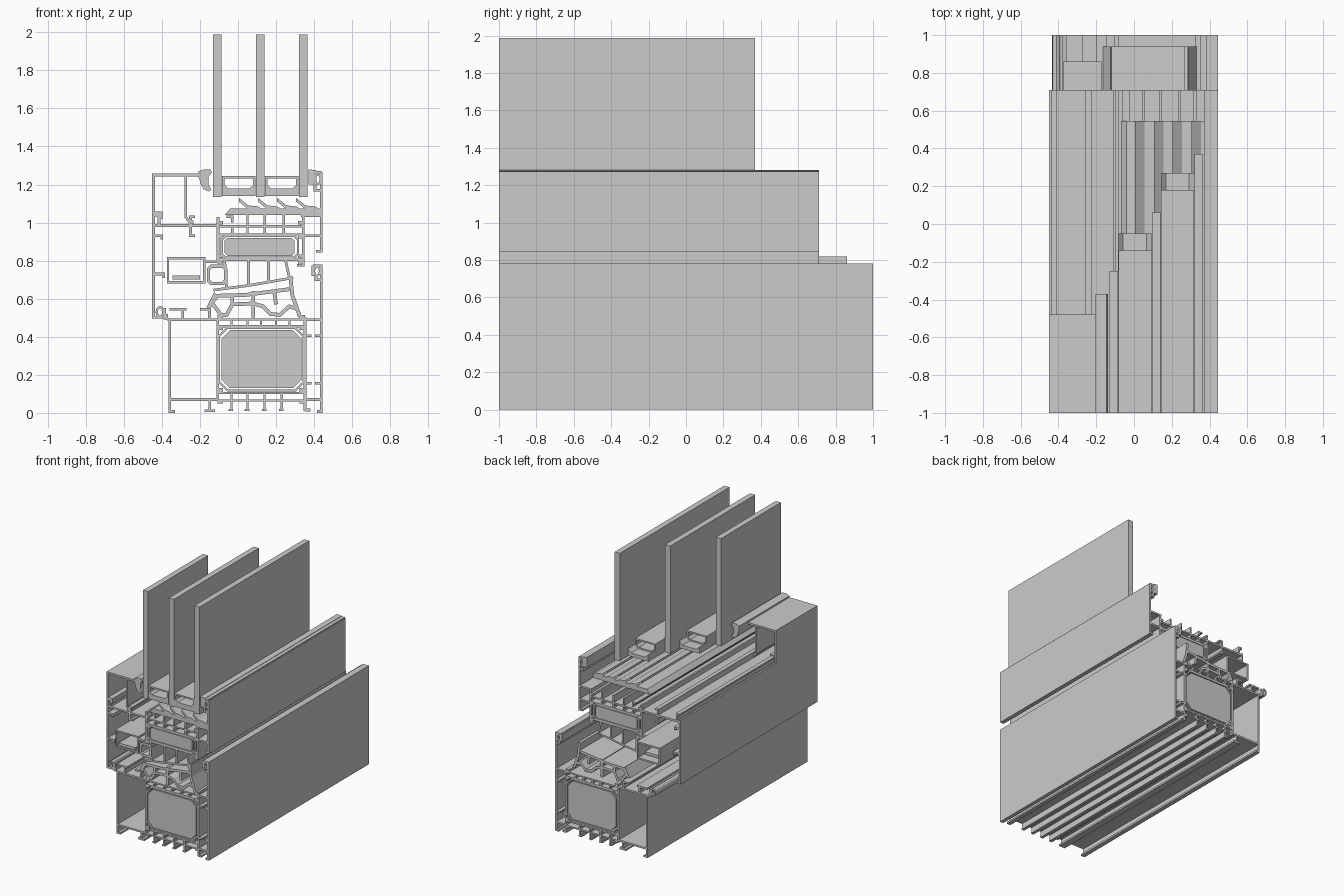
import bpy, bmesh
from math import cos, sin, pi
from mathutils import Vector

FRONT = -1.0


def prism(bm, pts, y1):
    """Solid extrusion of a closed x-z outline."""
    f = [bm.verts.new((x, FRONT, z)) for x, z in pts]
    b = [bm.verts.new((x, y1, z)) for x, z in pts]
    bm.faces.new(f)
    bm.faces.new(b[::-1])
    for i in range(len(f)):
        j = (i + 1) % len(f)
        bm.faces.new((f[i], b[i], b[j], f[j]))


def strip(bm, pts, t, y1, closed=False):
    """Extruded wall of thickness t along an x-z centre line, with mitred corners."""
    p = [Vector(q) for q in pts]
    n = len(p)
    rings = []
    for i in range(n):
        a = p[i] - p[i - 1] if (i or closed) else p[1] - p[0]
        c = p[(i + 1) % n] - p[i] if (i < n - 1 or closed) else a
        na = Vector((-a.y, a.x)).normalized()
        nc = Vector((-c.y, c.x)).normalized()
        m = (na + nc) * (t / 2 / max(0.35, 1 + na.dot(nc)))
        l, r = p[i] + m, p[i] - m
        rings.append([bm.verts.new(v) for v in ((l.x, FRONT, l.y), (r.x, FRONT, r.y),
                                                (r.x, y1, r.y), (l.x, y1, l.y))])
    for i in range(n if closed else n - 1):
        A, B = rings[i], rings[(i + 1) % n]
        for k in range(4):
            bm.faces.new((A[k], A[(k + 1) % 4], B[(k + 1) % 4], B[k]))
    if not closed:
        bm.faces.new(rings[0])
        bm.faces.new(rings[-1][::-1])


def part(name, y1, solids=(), walls=(), loops=(), t=0.014):
    bm = bmesh.new()
    for s in solids:
        prism(bm, s, y1)
    for w in walls:
        strip(bm, w, t, y1)
    for w in loops:
        strip(bm, w, t, y1, True)
    bmesh.ops.recalc_face_normals(bm, faces=bm.faces)
    me = bpy.data.meshes.new(name)
    bm.to_mesh(me)
    bm.free()
    ob = bpy.data.objects.new(name, me)
    bpy.context.collection.objects.link(ob)
    return ob


def rect(x0, x1, z0, z1):
    return [(x0, z0), (x1, z0), (x1, z1), (x0, z1)]


def octagon(x0, x1, z0, z1, c):
    return [(x0 + c, z0), (x1 - c, z0), (x1, z0 + c), (x1, z1 - c),
            (x1 - c, z1), (x0 + c, z1), (x0, z1 - c), (x0, z0 + c)]


def oval(x, z, rx, rz, n=12):
    return [(x + rx * cos(2 * pi * i / n), z + rz * sin(2 * pi * i / n)) for i in range(n)]


def h(x0, x1, z):
    return [(x0, z), (x1, z)]


def v(x, z0, z1):
    return [(x, z0), (x, z1)]


# ---- Outer frame, full length ----
F = 1.0
part("frame_inner_profile", F,
     loops=[rect(-0.358, -0.107, 0.07, 0.49)],
     walls=[[(-0.358, 0.07), (-0.358, 0.007), (-0.33, 0.007)],
            [(-0.148, 0.07), (-0.148, 0.012), (-0.175, 0.012)], h(-0.148, -0.12, 0.012),
            [(-0.29, 0.49), (-0.29, 0.545), (-0.36, 0.545)], h(-0.29, -0.27, 0.545),
            [(-0.15, 0.49), (-0.15, 0.545), (-0.2, 0.545)],
            [(-0.358, 0.49), (-0.385, 0.497), (-0.385, 0.55)]])
part("frame_thermal_break", F, t=0.011,
     walls=[h(-0.107, 0.35, z) for z in (0.065, 0.105, 0.455, 0.49)]
     + [v(x, 0.015, 0.105) for x in (-0.035, 0.05, 0.14, 0.23)]
     + [v(x, 0.455, 0.49) for x in (-0.035, 0.05, 0.12, 0.2, 0.27)]
     + [h(x - 0.015, x + 0.01, 0.015) for x in (-0.035, 0.05, 0.14, 0.23)],
     loops=[octagon(-0.1, 0.345, 0.118, 0.447, 0.045)])
part("frame_foam_core", F, [octagon(-0.087, 0.334, 0.13, 0.435, 0.045)])
part("frame_outer_profile", F,
     walls=[v(0.438, 0.0, 0.78), v(0.352, 0.01, 0.5), h(0.35, 0.438, 0.07), h(0.35, 0.438, 0.49),
            h(0.352, 0.385, 0.405), h(0.405, 0.438, 0.405), h(0.352, 0.385, 0.155),
            h(0.405, 0.438, 0.155), h(0.352, 0.38, 0.015), h(0.415, 0.438, 0.007),
            h(0.395, 0.438, 0.773), [(0.438, 0.7), (0.41, 0.7), (0.41, 0.72)]])
# Grips that clamp the thermal bars
part("frame_bar_grips", F,
     [rect(x, x + 0.028, z, z + 0.02) for x in (-0.107, 0.324) for z in (0.05, 0.11, 0.435, 0.495)])
part("frame_inner_seal", F, loops=[oval(-0.41, 0.53, 0.017, 0.025)], t=0.012)
part("frame_outer_seal", F, [rect(0.385, 0.405, 0.72, 0.775)],
     loops=[oval(0.415, 0.745, 0.015, 0.024)], t=0.01)

# ---- Centre seal on the frame ----
part("centre_seal", 0.94, t=0.02,
     solids=[[(-0.165, 0.555), (-0.14, 0.555), (-0.105, 0.605), (-0.125, 0.635)]],
     walls=[[(-0.125, 0.615), (0.04, 0.62), (0.27, 0.65)],
            [(0.275, 0.72), (0.285, 0.62), (0.325, 0.505)],
            [(-0.13, 0.57), (-0.09, 0.515), (-0.06, 0.515), (-0.03, 0.57), (0.08, 0.575),
             (0.13, 0.56), (0.17, 0.52), (0.22, 0.515), (0.27, 0.56), (0.3, 0.55)],
            v(0.08, 0.5, 0.64), [(0.19, 0.64), (0.2, 0.57)], v(-0.03, 0.57, 0.615)])

# ---- Locking hardware rail ----
part("lock_rail", 0.86, t=0.012, loops=[rect(-0.368, -0.178, 0.687, 0.812)])
part("lock_rod", 0.80, [rect(-0.345, -0.2, 0.7, 0.722)])

# ---- Sash ----
S = 0.71
part("sash_inner_profile", S,
     walls=[v(-0.444, 0.495, 1.0), h(-0.444, -0.1, 0.985), v(-0.105, 0.79, 1.03),
            [(-0.444, 0.502), (-0.375, 0.502), (-0.375, 0.52)],
            [(-0.444, 0.73), (-0.39, 0.73), (-0.39, 0.71)], h(-0.18, -0.1, 0.795),
            [(-0.444, 0.93), (-0.4, 0.93), (-0.4, 0.91)],
            [(-0.25, 0.985), (-0.25, 0.93), (-0.225, 0.93)],
            [(-0.415, 0.985), (-0.415, 1.04), (-0.44, 1.04)],
            [(-0.25, 0.985), (-0.25, 1.03), (-0.225, 1.03)]])
part("sash_thermal_break", S, t=0.012,
     walls=[h(-0.105, 0.34, z) for z in (0.98, 0.937, 0.805)]
     + [v(x, 0.937, 1.04) for x in (0.05, 0.14, 0.24)] + [v(-0.03, 0.937, 0.98)]
     + [[(-0.03, 1.0), (-0.03, 1.03), (-0.06, 1.03)]],
     loops=[octagon(-0.085, 0.315, 0.815, 0.93, 0.02)])
part("sash_foam_core", S, [octagon(-0.07, 0.297, 0.825, 0.92, 0.015)])
part("sash_bar_grips", S,
     [rect(x, x + 0.03, z, z + 0.018) for x in (-0.11, 0.315) for z in (0.785, 0.815, 0.915, 0.99)])
part("sash_outer_profile", S,
     walls=[v(0.438, 0.842, 1.265), v(0.342, 0.77, 1.04), h(0.33, 0.438, 1.035),
            h(0.342, 0.438, 0.93), h(0.41, 0.438, 0.85), h(0.31, 0.342, 0.775),
            [(0.438, 1.17), (0.405, 1.17), (0.405, 1.2)], h(0.4, 0.438, 1.265)])
part("sash_glazing_seal", S, [[(0.37, 1.2), (0.41, 1.2), (0.41, 1.275), (0.37, 1.28)]],
     loops=[oval(0.42, 1.228, 0.014, 0.025)], t=0.01)
# Sealing apron and hollow bulb below the sash
part("sash_lower_seal", S, t=0.014,
     walls=[[(-0.13, 0.645), (0.06, 0.67), (0.29, 0.71)], [(-0.07, 0.8), (-0.06, 0.66)],
            v(0.055, 0.67, 0.805), v(0.16, 0.69, 0.805), [(0.25, 0.8), (0.27, 0.71)]])
part("sash_bulb_seal", S, t=0.018, loops=[octagon(-0.155, -0.065, 0.68, 0.77, 0.015)])

# ---- Glazing bridge with slanted fins ----
part("glazing_bridge", 0.545,
     [[(-0.07, 1.04), (0.43, 1.04), (0.435, 1.075), (-0.04, 1.075)]]
     + [[(x, 1.13), (x, 1.11), (x + 0.05, 1.07), (x + 0.125, 1.07), (x + 0.1, 1.085), (x + 0.05, 1.09)]
        for x in (0.005, 0.105, 0.205, 0.305)])

# ---- Triple glazing, cut back in steps ----
for i, (x, y) in enumerate(((-0.131, -0.25), (0.095, 0.06), (0.32, 0.37))):
    part(f"glass_pane_{i + 1}", y, [rect(x, x + 0.045, 1.135, 1.987)])
for i, (x, y) in enumerate(((-0.084, -0.14), (0.142, 0.18))):
    part(f"edge_sealant_{i + 1}", y + 0.09,
         [[(x, 1.14), (x + 0.177, 1.14), (x + 0.177, 1.195), (x + 0.15, 1.168),
           (x + 0.027, 1.168), (x, 1.195)]])
    part(f"spacer_{i + 1}", y, t=0.012,
         loops=[[(x + 0.007, 1.238), (x + 0.17, 1.238), (x + 0.17, 1.195), (x + 0.147, 1.174),
                 (x + 0.03, 1.174), (x + 0.007, 1.195)]])

# ---- Glazing bead and its seal ----
part("glazing_bead", -0.48,
     walls=[[(-0.444, 1.0), (-0.444, 1.25), (-0.2, 1.25)],
            [(-0.275, 1.25), (-0.275, 1.03), (-0.255, 1.003), (-0.235, 1.003)],
            [(-0.444, 1.05), (-0.405, 1.05), (-0.405, 1.02)], v(-0.2, 1.235, 1.27)])
part("bead_seal", -0.37,
     [[(-0.205, 1.235), (-0.205, 1.268), (-0.18, 1.28), (-0.145, 1.28), (-0.137, 1.265),
       (-0.155, 1.24), (-0.155, 1.2), (-0.14, 1.175), (-0.15, 1.163), (-0.18, 1.175), (-0.195, 1.2)]])
